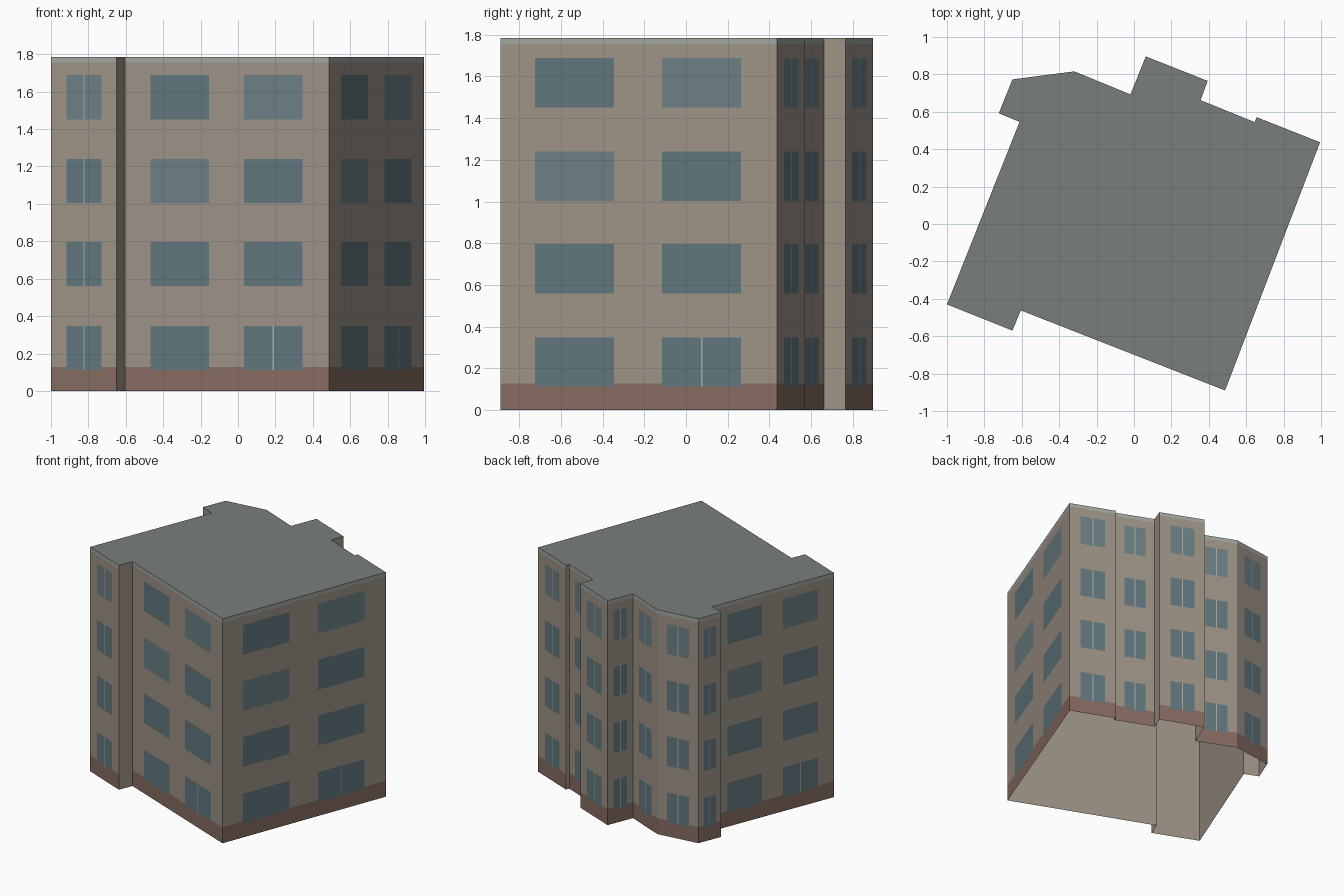
import bpy, bmesh
from mathutils import Vector

if "Cube" in bpy.data.objects:
    bpy.data.objects.remove(bpy.data.objects["Cube"])

H = 1.785
# footprint corners, counter-clockwise; kind of wall that starts at each corner
# N = narrow wall with one double window, W = wide wall with two windows, P = plain
PLAN = [(-1.0, -.43, 'N'), (-.65, -.57, 'P'), (-.605, -.462, 'W'), (.487, -.89, 'W'),
        (.995, .437, 'N'), (.656, .571, 'P'), (.645, .545, 'N'), (.356, .662, 'P'),
        (.394, .765, 'N'), (.063, .896, 'N'), (-.019, .693, 'N'), (-.319, .816, 'N'),
        (-.65, .773, 'N'), (-.723, .592, 'P'), (-.612, .546, 'W')]
FLOORS = [(.112, .348), (.56, .797), (1.004, 1.241), (1.451, 1.688)]
PLINTH, CORNICE = .127, 1.755


def material(name, rgb):
    m = bpy.data.materials.new(name)
    m.diffuse_color = (*rgb, 1)
    m.use_nodes = True
    m.node_tree.nodes["Principled BSDF"].inputs["Base Color"].default_value = m.diffuse_color
    return m


MATS = [material('wall', (.34, .29, .24)), material('plinth', (.24, .15, .12)),
        material('cornice', (.36, .39, .36)), material('glass', (.12, .185, .21)),
        material('pale_glass', (.15, .215, .235)), material('mullion', (.42, .42, .39)),
        material('roof', (.19, .21, .20))]
WALL, BASE, TRIM, GLASS, PALE, BAR, ROOF = range(7)


def make_object(name, bm):
    bmesh.ops.remove_doubles(bm, verts=bm.verts, dist=1e-5)
    me = bpy.data.meshes.new(name)
    bm.to_mesh(me)
    bm.free()
    for m in MATS:
        me.materials.append(m)
    ob = bpy.data.objects.new(name, me)
    bpy.context.collection.objects.link(ob)
    return ob


def quad(bm, a, b, z0, z1, mat):
    f = bm.faces.new([bm.verts.new((p.x, p.y, z))
                      for p, z in ((a, z0), (b, z0), (b, z1), (a, z1))])
    f.material_index = mat


def cell_material(kind, u, z, length):
    """Colour of one facade cell, u is the fraction along the wall."""
    if kind == 'P':
        return WALL
    wins = [(.24, .77)] if kind == 'N' else [(.125, .411), (.584, .870)]
    for floor, (lo, hi) in enumerate(FLOORS):
        if lo < z < hi:
            for col, (a, b) in enumerate(wins):
                if a < u < b:
                    barred = kind == 'N' or (col == 1 and floor == 0)
                    if barred and abs(u - (a + b) / 2) * length < .004:
                        return BAR
                    pale = floor == 3 if kind == 'N' else (col, floor) in ((0, 2), (1, 3))
                    return PALE if pale else GLASS
    return BASE if z < PLINTH else TRIM if z > CORNICE else WALL


corners = [Vector(p[:2]) for p in PLAN]
n = len(corners)
levels = sorted([0, PLINTH, CORNICE, H] + [z for f in FLOORS for z in f])

# facade: each wall divided into wall, plinth, cornice, glass and mullion cells
bm = bmesh.new()
for i, (x, y, kind) in enumerate(PLAN):
    a, b = corners[i], corners[(i + 1) % n]
    length = (b - a).length
    h = .0035 / length
    cuts = {'P': [0, 1],
            'N': [0, .24, .505 - h, .505 + h, .77, 1],
            'W': [0, .125, .411, .584, .727 - h, .727 + h, .870, 1]}[kind]
    for u0, u1 in zip(cuts, cuts[1:]):
        for z0, z1 in zip(levels, levels[1:]):
            quad(bm, a.lerp(b, u0), a.lerp(b, u1), z0, z1,
                 cell_material(kind, (u0 + u1) / 2, (z0 + z1) / 2, length))
make_object('facade', bm)

# flat roof
bm = bmesh.new()
bm.faces.new([bm.verts.new((p.x, p.y, H)) for p in corners]).material_index = ROOF
make_object('roof', bm)

# plain inner lining, seen through the open underside
bm = bmesh.new()
normals = []
for i in range(n):
    d = (corners[(i + 1) % n] - corners[i]).normalized()
    normals.append(Vector((-d.y, d.x)))
inner = []
for i in range(n):
    n0, n1 = normals[i - 1], normals[i]
    inner.append(corners[i] + (n0 + n1) / (1 + n0.dot(n1)) * .003)
for i in range(n):
    quad(bm, inner[(i + 1) % n], inner[i], 0, H - .003, WALL)
make_object('inner_lining', bm)
